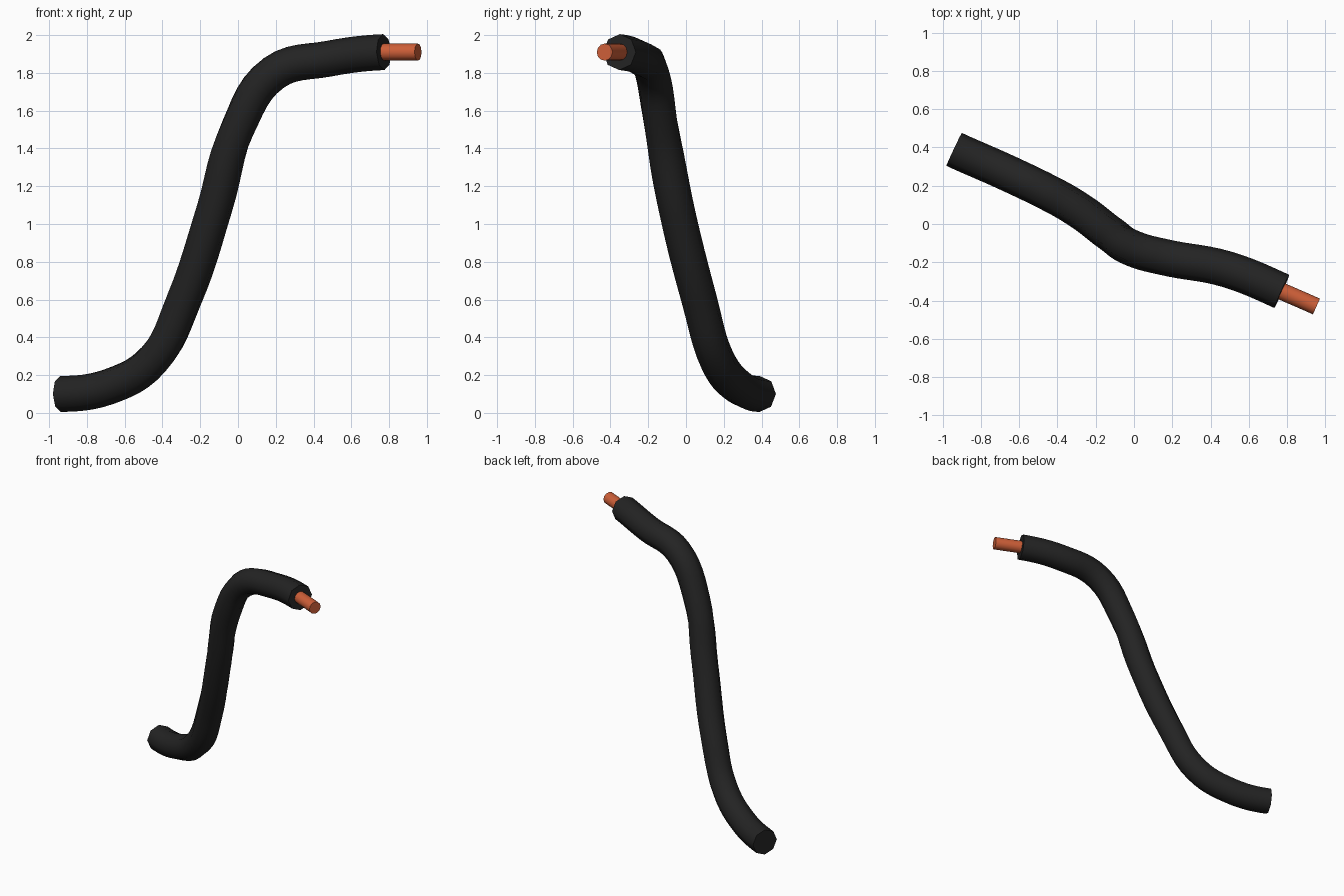
import bpy
import math
from mathutils import Vector

cube = bpy.data.objects.get("Cube")
if cube:
    bpy.data.objects.remove(cube, do_unlink=True)


def material(name, colour):
    mat = bpy.data.materials.new(name)
    mat.use_nodes = True
    mat.diffuse_color = (*colour, 1)
    mat.node_tree.nodes["Principled BSDF"].inputs["Base Color"].default_value = (*colour, 1)
    return mat


def tube(name, points, radius, bevel_resolution, mat, start_dir, end_dir):
    """Sweep a capped round section along a smooth path and turn it into a mesh."""
    curve = bpy.data.curves.new(name, "CURVE")
    curve.dimensions = "3D"
    curve.twist_mode = "Z_UP"
    curve.resolution_u = 6
    curve.bevel_depth = radius
    curve.bevel_resolution = bevel_resolution
    curve.use_fill_caps = True
    spline = curve.splines.new("BEZIER")
    spline.bezier_points.add(len(points) - 1)
    for knot, co in zip(spline.bezier_points, points):
        knot.co = co
        knot.handle_left_type = knot.handle_right_type = "AUTO"
    # Set the end directions so that the caps face the right way
    for knot, other, direction in ((spline.bezier_points[0], points[1], start_dir),
                                   (spline.bezier_points[-1], points[-2], end_dir)):
        knot.handle_left_type = knot.handle_right_type = "FREE"
        reach = (Vector(other) - knot.co).length / 3
        step = Vector(direction).normalized() * reach
        knot.handle_left = knot.co - step
        knot.handle_right = knot.co + step
    curve.materials.append(mat)

    obj = bpy.data.objects.new(name, curve)
    bpy.context.collection.objects.link(obj)
    bpy.ops.object.select_all(action="DESELECT")
    obj.select_set(True)
    bpy.context.view_layer.objects.active = obj
    bpy.ops.object.convert(target="MESH")
    bpy.ops.object.shade_smooth_by_angle(angle=math.radians(50))
    return bpy.context.object


rubber = material("black rubber", (0.017, 0.017, 0.017))
copper = material("copper", (0.62, 0.115, 0.04))

# Insulated sleeve, an S-shaped sweep
sleeve_path = [
    (-0.94, 0.39, 0.10), (-0.68, 0.275, 0.14), (-0.45, 0.165, 0.28),
    (-0.285, 0.07, 0.60), (-0.125, -0.05, 1.08), (0.0, -0.13, 1.51),
    (0.19, -0.18, 1.80), (0.48, -0.235, 1.875), (0.772, -0.352, 1.91),
]
tube("cable_sleeve", sleeve_path, 0.095, 2, rubber, (0.905, -0.425, 0.02), (0.91, -0.41, 0.04))

# Bare wire sticking out of the upper end
axis = (0.91, -0.41, 0)
tube("wire_core", [(0.70, -0.32, 1.91), (0.953, -0.431, 1.91)], 0.045, 4, copper, axis, axis)
